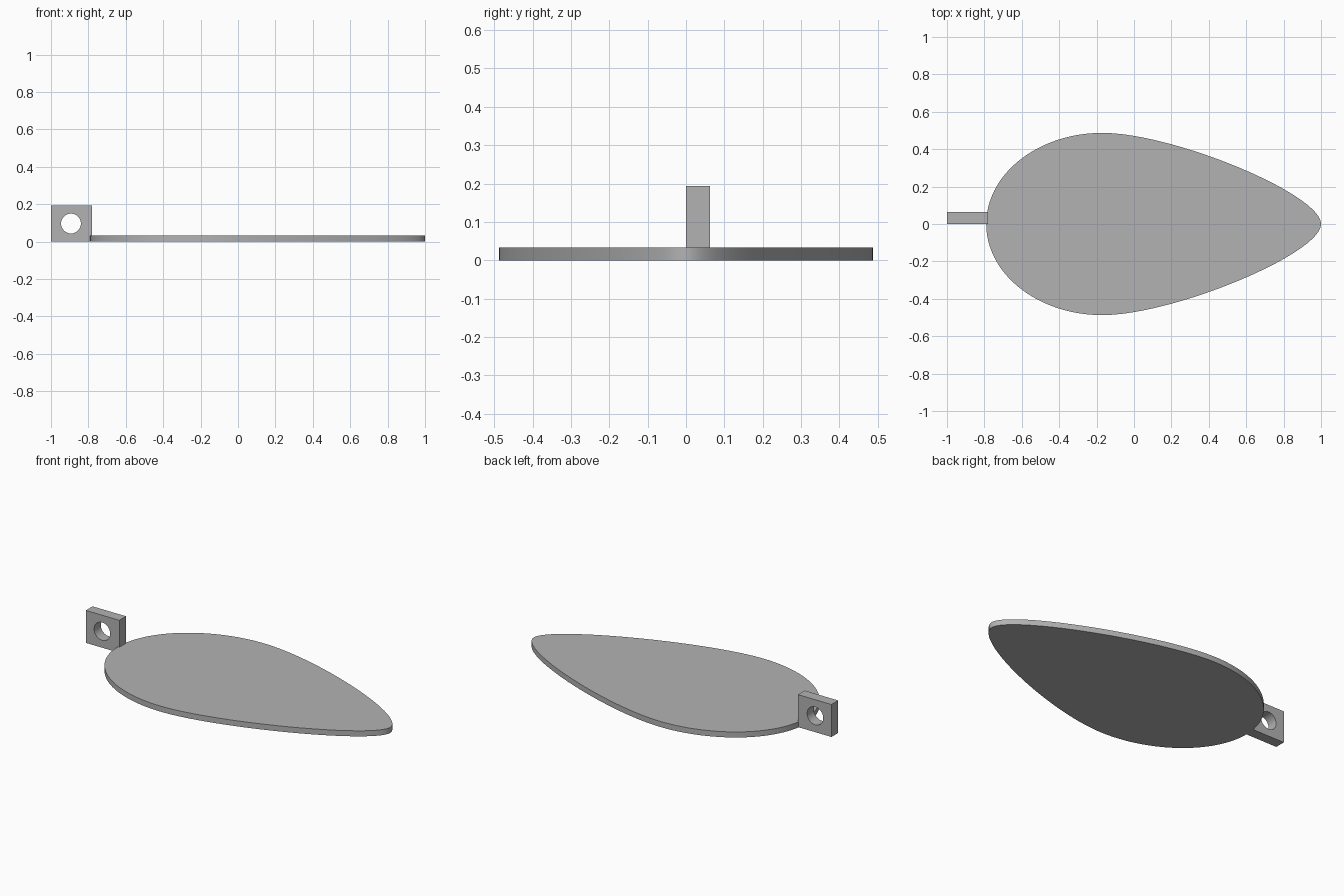
import bpy, bmesh, math
from mathutils import Matrix, Vector
from mathutils.geometry import interpolate_bezier

if "Cube" in bpy.data.objects:
    bpy.data.objects.remove(bpy.data.objects["Cube"])

grey = bpy.data.materials.new("plain_grey")
grey.use_nodes = True
colour = (0.45, 0.45, 0.45, 1)
grey.diffuse_color = colour
grey.node_tree.nodes["Principled BSDF"].inputs["Base Color"].default_value = colour


def plate(name, loops, thickness, matrix):
    """Flat outlines (inner loops become holes) given a thickness."""
    curve = bpy.data.curves.new(name, "CURVE")
    curve.dimensions = "2D"
    curve.fill_mode = "BOTH"
    curve.extrude = thickness / 2
    for loop in loops:
        spline = curve.splines.new("POLY")
        spline.points.add(len(loop) - 1)
        for point, (x, y) in zip(spline.points, loop):
            point.co = (x, y, 0, 1)
        spline.use_cyclic_u = True
    obj = bpy.data.objects.new(name, curve)
    bpy.context.collection.objects.link(obj)
    bpy.ops.object.select_all(action="DESELECT")
    obj.select_set(True)
    bpy.context.view_layer.objects.active = obj
    bpy.ops.object.convert(target="MESH")
    obj = bpy.context.view_layer.objects.active
    # Weld the caps to the walls and move into place
    bm = bmesh.new()
    bm.from_mesh(obj.data)
    bmesh.ops.remove_doubles(bm, verts=bm.verts, dist=0.0001)
    bmesh.ops.recalc_face_normals(bm, faces=bm.faces)
    bm.transform(matrix)
    bm.to_mesh(obj.data)
    bm.free()
    obj.data.materials.clear()
    obj.data.materials.append(grey)
    bpy.ops.object.shade_smooth_by_angle(angle=math.radians(30))
    return obj


# Leaf-shaped plate: round at the tab end, tapering to a narrow tip
base, side, tip = Vector((-0.79, 0)), Vector((-0.17, 0.487)), Vector((1, 0))
half = interpolate_bezier(base, Vector((-0.79, 0.27)), Vector((-0.51, 0.487)), side, 40)
half += interpolate_bezier(side, Vector((0.21, 0.487)), Vector((1, 0.16)), tip, 50)[1:]
half = [(p.x, p.y) for p in half]
outline = half + [(x, -y) for x, y in reversed(half[1:-1])]
thick = 0.033
plate("leaf_plate", [outline], thick, Matrix.Translation((0, 0, thick / 2)))

# Upright hanging tab with a round hole
left, right, top, depth = -1, -0.78, 0.193, 0.063
frame = [(left, 0), (right, 0), (right, top), (left, top)]
turns = [math.tau * i / 48 for i in range(48)]
hole = [(-0.893 + 0.053 * math.cos(a), 0.097 + 0.053 * math.sin(a)) for a in turns]
upright = Matrix.Translation((0, depth / 2, 0)) @ Matrix.Rotation(math.pi / 2, 4, "X")
plate("hanging_tab", [frame, hole], depth, upright)
